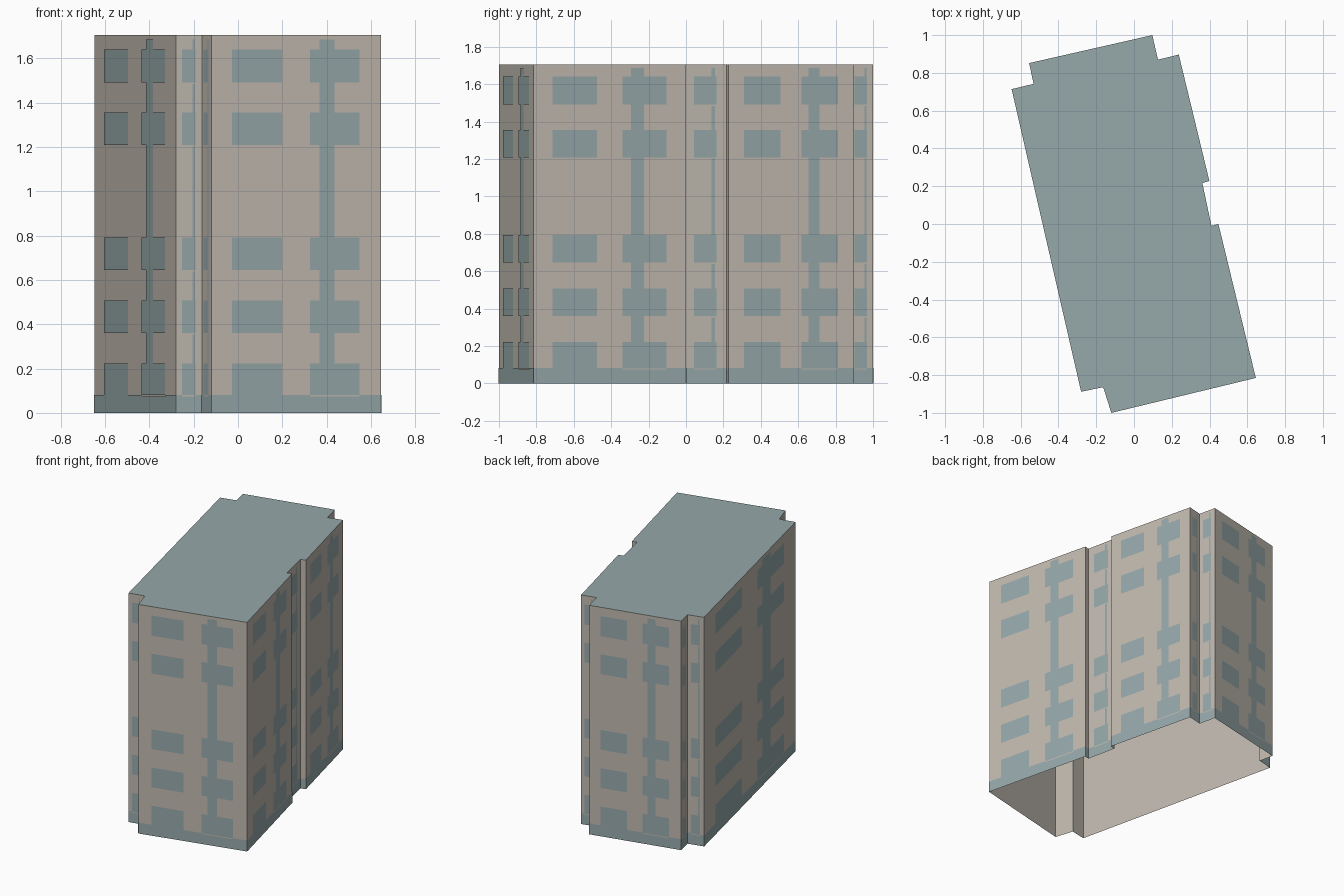
import bpy
import bmesh
from mathutils import Vector

if "Cube" in bpy.data.objects:
    bpy.data.objects.remove(bpy.data.objects["Cube"], do_unlink=True)

HEIGHT = 1.705
OFFSET = 0.002
# Footprint corners, counter-clockwise from the front corner
FOOTPRINT = [Vector(p) for p in (
    (-0.12, -1.0), (0.645, -0.815), (0.447, 0.0), (0.41, -0.01), (0.362, 0.217),
    (0.399, 0.228), (0.237, 0.897), (0.127, 0.87), (0.097, 1.0), (-0.555, 0.852),
    (-0.532, 0.742), (-0.648, 0.714), (-0.28, -0.888), (-0.163, -0.864))]
# Bottom and top of each window row
ROWS = [(0.08, 0.222), (0.36, 0.507), (0.645, 0.792), (1.208, 1.355), (1.49, 1.64)]
STRIPE_TOP = 1.685


def make_material(name, color):
    mat = bpy.data.materials.new(name)
    mat.use_nodes = True
    mat.diffuse_color = (*color, 1)
    mat.node_tree.nodes["Principled BSDF"].inputs["Base Color"].default_value = (*color, 1)
    return mat


def make_object(name, bm, mat):
    mesh = bpy.data.meshes.new(name)
    bm.to_mesh(mesh)
    bm.free()
    mesh.materials.append(mat)
    obj = bpy.data.objects.new(name, mesh)
    bpy.context.collection.objects.link(obj)
    return obj


def quad(bm, a, b, low, high):
    """Upright rectangle between two plan points."""
    corners = ((a, low), (b, low), (b, high), (a, high))
    bm.faces.new([bm.verts.new((p.x, p.y, z)) for p, z in corners])


plaster = make_material("warm grey plaster", (0.527, 0.485, 0.429))
glass = make_material("grey green", (0.305, 0.392, 0.402))
walls = list(zip(FOOTPRINT, FOOTPRINT[1:] + FOOTPRINT[:1]))

# Outer walls, open underneath
bm = bmesh.new()
for a, b in walls:
    quad(bm, a, b, 0, HEIGHT)
bmesh.ops.remove_doubles(bm, verts=bm.verts, dist=0.0001)
make_object("walls", bm, plaster)

# Flat roof
bm = bmesh.new()
bm.faces.new([bm.verts.new((p.x, p.y, HEIGHT)) for p in FOOTPRINT])
make_object("roof", bm, glass)

# Painted facade parts
base, windows, stripes = bmesh.new(), bmesh.new(), bmesh.new()
for a, b in walls:
    along = b - a
    outward = Vector((along.y, -along.x)).normalized() * OFFSET

    def panel(bm, start, end, low, high):
        quad(bm, a + along * start + outward, a + along * end + outward, low, high)

    # Base band with a fine joint below the stair window
    wide = along.length > 0.4
    joint = (0.582, 0.872) if wide else (0.23, 0.755)
    panel(base, 0, 1, 0, 0.073)
    panel(base, 0, joint[0], 0.073, 0.081)
    panel(base, joint[1], 1, 0.073, 0.081)
    if along.length < 0.06:
        continue

    # Window rows
    spans = [(0.122, 0.415), joint] if wide else [joint]
    for low, high in ROWS:
        for start, end in spans:
            panel(windows, start, end, low, high)

    # Vertical stripe between the rows
    gap = 0 if wide else 0.007
    tops = [low - gap for low, high in ROWS[1:]] + [STRIPE_TOP]
    for (low, high), top in zip(ROWS, tops):
        panel(stripes, 0.638, 0.725, high, top)

make_object("base_band", base, glass)
make_object("windows", windows, glass)
make_object("stair_stripes", stripes, glass)
